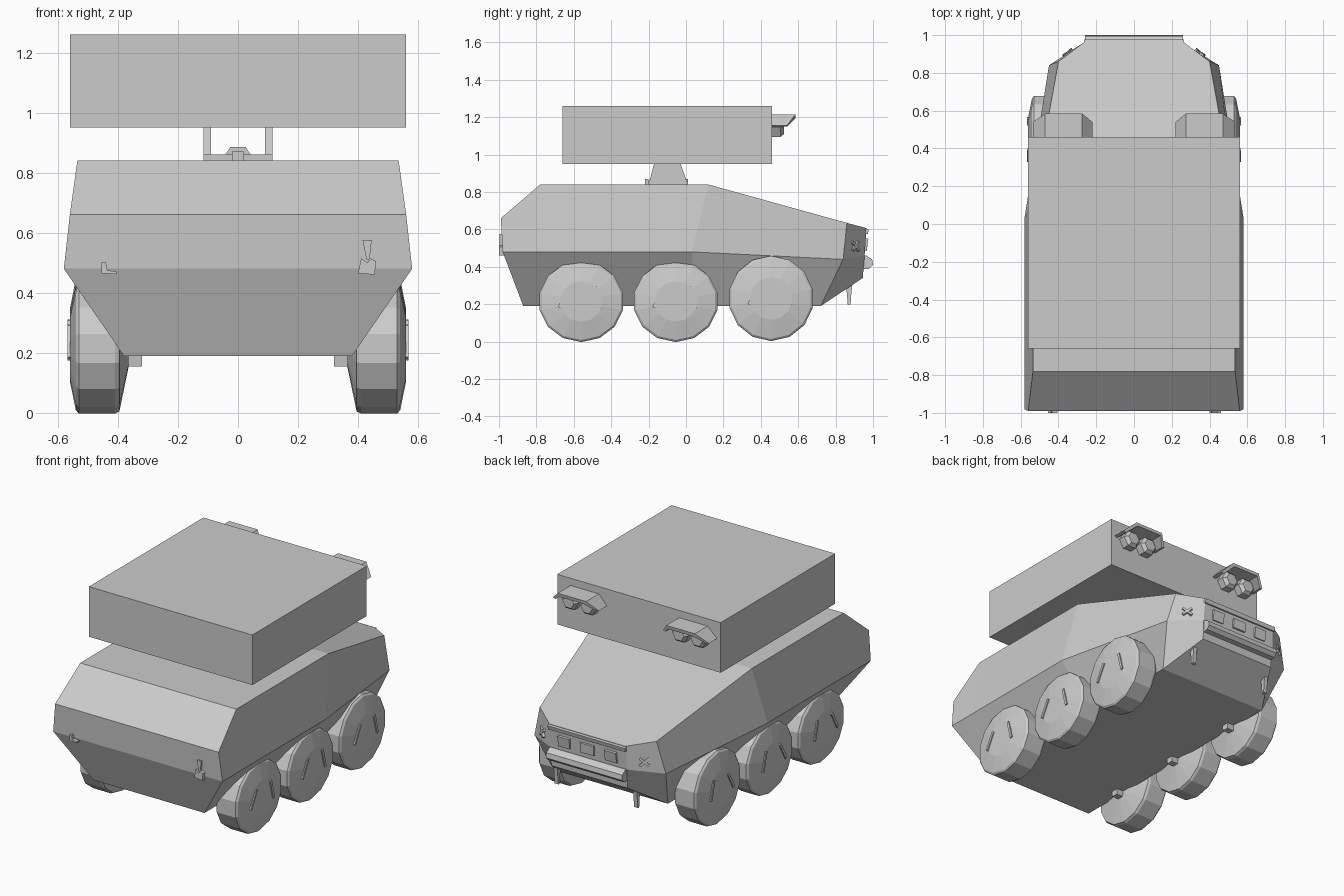
import bpy, bmesh, math
from mathutils import Vector, Matrix

if "Cube" in bpy.data.objects:
    bpy.data.objects.remove(bpy.data.objects["Cube"])


def make(name, verts, faces):
    bm = bmesh.new()
    vs = [bm.verts.new(v) for v in verts]
    for f in faces:
        bm.faces.new([vs[i] for i in f])
    bmesh.ops.recalc_face_normals(bm, faces=bm.faces)
    me = bpy.data.meshes.new(name)
    bm.to_mesh(me)
    bm.free()
    ob = bpy.data.objects.new(name, me)
    bpy.context.collection.objects.link(ob)
    return ob


def loft(name, rings):
    """Closed solid through rings of equal point count."""
    n = len(rings[0])
    verts = [p for r in rings for p in r]
    faces = [(k * n + i, k * n + (i + 1) % n, (k + 1) * n + (i + 1) % n, (k + 1) * n + i)
             for k in range(len(rings) - 1) for i in range(n)]
    last = (len(rings) - 1) * n
    return make(name, verts, faces + [tuple(range(n)), tuple(range(last, last + n))])


def prism(name, pts, axis, a, b):
    """2D outline extruded along an axis from a to b."""
    def put(p, t):
        return (t, p[0], p[1]) if axis == 'x' else (p[0], t, p[1]) if axis == 'y' else (p[0], p[1], t)
    return loft(name, [[put(p, a) for p in pts], [put(p, b) for p in pts]])


def box(name, x0, x1, y0, y1, z0, z1):
    return prism(name, [(x0, y0), (x1, y0), (x1, y1), (x0, y1)], 'z', z0, z1)


# Hull: stations of (top, belt, bottom) edge points, mirrored in x
stations = [
    [(.56, -.99, .66), (.58, -.98, .48), (.38, -.87, .19)],
    [(.535, -.78, .84), (.58, -.78, .48), (.38, -.78, .19)],
    [(.535, .12, .84), (.58, .03, .48), (.38, .05, .19)],
    [(.40, .86, .635), (.45, .84, .44), (.38, .72, .19)],
    [(.26, .965, .607), (.265, .955, .46), (.26, .945, .34)],
]
verts, faces = [], []
for st in stations:
    verts += st + [(-x, y, z) for x, y, z in reversed(st)]
for k in range(len(stations) - 1):
    for i in range(6):
        j = (i + 1) % 6
        faces.append((k * 6 + i, k * 6 + j, k * 6 + 6 + j, k * 6 + 6 + i))
for b in (0, 24):
    faces += [(b, b + 1, b + 4, b + 5), (b + 1, b + 2, b + 3, b + 4)]
make("hull", verts, faces)

# Roof launcher box on its yoke
box("launcher_box", -.56, .56, -.66, .46, .95, 1.26)
box("yoke_base", -.115, .115, -.20, .01, .835, .86)
prism("yoke_centre", [(-.045, .855), (.045, .855), (.025, .886), (-.025, .886)], 'y', -.16, -.03)
for y in (-.21, .0):
    box("yoke_bolt", -.02, .02, y - .01, y + .01, .835, .87)

for s, side in ((1, "right"), (-1, "left")):
    # Yoke arms
    prism(side + "_yoke_arm", [(-.20, .84), (.01, .84), (-.03, .955), (-.17, .955)],
          'x', s * .09, s * .115)

    # Sensor hood: thin arched canopy with chamfered sides, raked front
    def arch(y0, y1):
        out = [(.22, 1.155), (.275, 1.215), (.47, 1.215), (.535, 1.155)]
        inn = [(.515, 1.15), (.46, 1.195), (.285, 1.195), (.24, 1.15)]
        return [(s * x, y1 if z > 1.18 else y0, z) for x, z in out + inn]
    loft(side + "_sensor_hood", [arch(.455, .455), arch(.54, .585)])
    # Twin hexagonal lenses
    for cx in (.315, .44):
        def hexa(r, y):
            return [(s * cx + r * math.cos(a * math.pi / 3), y, 1.145 + r * math.sin(a * math.pi / 3))
                    for a in range(6)]
        loft(side + "_sensor_lens", [hexa(.058, .455), hexa(.058, .505), hexa(.04, .525)])

    # Wheels, lathed with 14 sides and a slightly domed outer face
    for pos, cy, r in (("rear", -.56, .217), ("middle", -.055, .217), ("front", .455, .228)):
        cz = .215 if pos != "front" else .231
        ry = .228
        rings = []
        for x, f in ((.365, .3), (.395, .97), (.41, 1), (.53, 1), (.54, .95), (.56, .5)):
            rings.append([(s * x, cy + ry * f * math.cos((a + .5) * math.tau / 14),
                           cz + r * f * math.sin((a + .5) * math.tau / 14)) for a in range(14)])
        loft(f"{side}_{pos}_wheel", rings)
        # Narrow raised ribs on the wheel face
        for dy, tilt in ((-.09, .5), (.09, -.25)):
            ob = box(f"{side}_{pos}_wheel_rib", -.008, .008, -.008, .008, -.06, .06)
            ob.matrix_world = Matrix.Translation((s * .559, cy + dy, cz + .02)) @ Matrix.Rotation(-tilt, 4, 'X')
        # Axle stub under the hull
        prism(f"{side}_{pos}_axle", [(cy - .025, .195), (cy + .025, .195), (cy + .02, .155), (cy - .02, .155)],
              'x', s * .32, s * .40)

    # Tow hook hanging under the nose
    prism(side + "_nose_hook", [(.85, .30), (.89, .31), (.885, .27), (.88, .20), (.865, .195), (.86, .26)],
          'x', s * .26, s * .285)

    # Crossed bracket on the angled nose cheek
    nrm = Vector((s * .60, .78, .12)).normalized()
    frame = Matrix.Translation((s * .347, .902, .51)) @ nrm.to_track_quat('Z', 'Y').to_matrix().to_4x4()
    for a in (.7, -.7):
        ob = box(side + "_cheek_bracket", -.035, .035, -.007, .007, -.02, .012)
        ob.matrix_world = frame @ Matrix.Rotation(a, 4, 'Z')

    # Nose lamps
    prism(side + "_lamp", [(.94, .49), (.965, .485), (.975, .55), (.94, .555)], 'x', s * .12, s * .20)

# Nose fascia: top lip, centre block, bumper
prism("nose_lip", [(.94, .611), (.978, .60), (.972, .575), (.94, .575)], 'x', -.265, .265)
prism("nose_block", [(.94, .49), (.968, .49), (.972, .55), (.94, .555)], 'x', -.045, .045)
prism("bumper", [(.93, .385), (.98, .39), (1.0, .41), (.995, .44), (.965, .46), (.93, .46)], 'x', -.26, .26)

# Tail plate hooks
prism("tail_hook_right", [(.40, .465), (.455, .46), (.46, .505), (.44, .515), (.43, .50), (.41, .515)],
      'y', -1.0, -.94)
prism("tail_pin_right", [(.428, .51), (.438, .51), (.445, .575), (.415, .575)], 'y', -.996, -.95)
prism("tail_hook_left", [(-.455, .465), (-.405, .462), (-.405, .47), (-.435, .475), (-.44, .50), (-.455, .50)],
      'y', -1.0, -.94)
